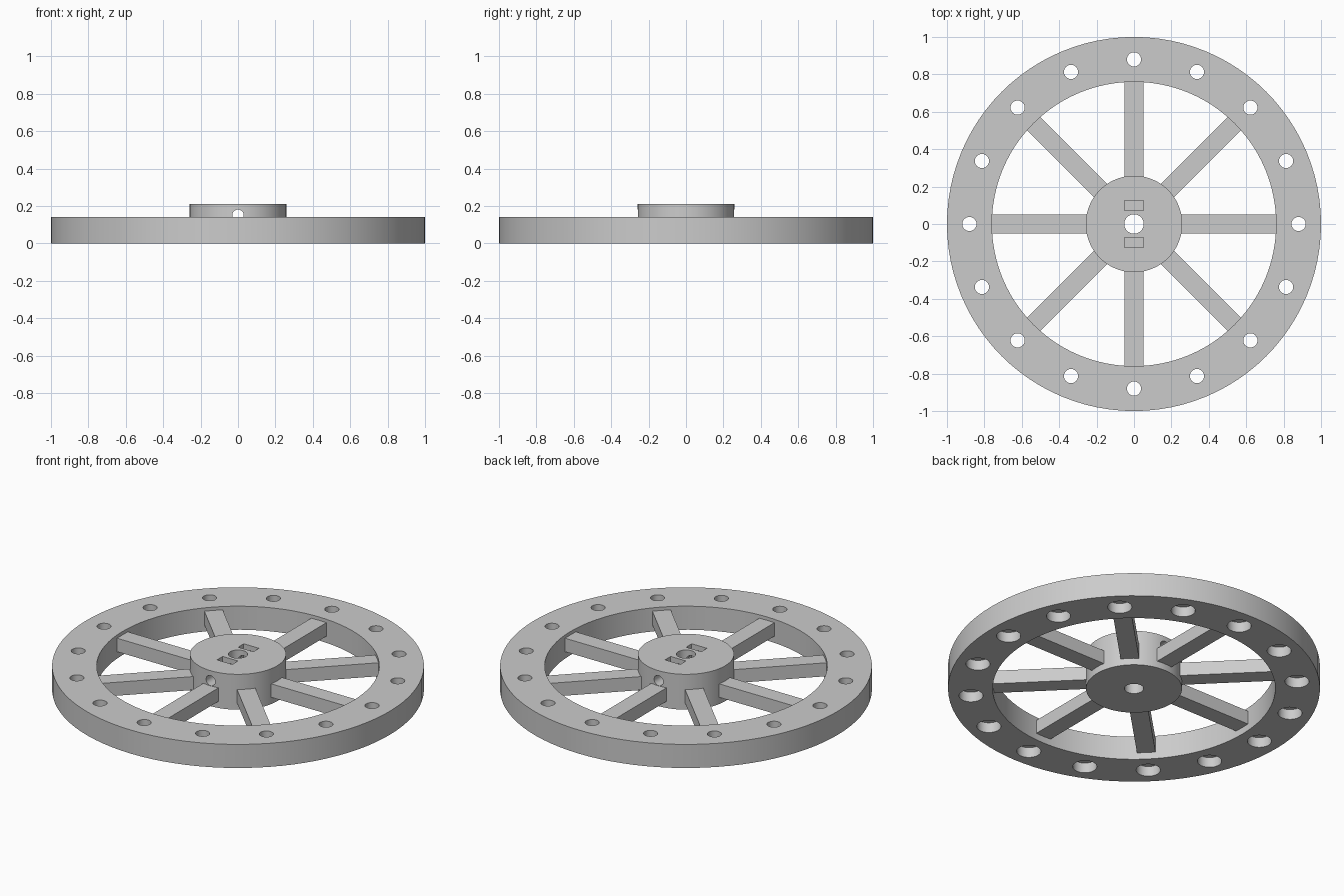
import bpy
import bmesh
import math
from mathutils import Matrix, Vector

cube = bpy.data.objects.get("Cube")
if cube:
    bpy.data.objects.remove(cube, do_unlink=True)

grey = bpy.data.materials.new("plain grey")
grey.use_nodes = True
colour = (0.6, 0.6, 0.6, 1)
grey.diffuse_color = colour
grey.node_tree.nodes["Principled BSDF"].inputs["Base Color"].default_value = colour


def add_cylinder(bm, radius, z0, z1, sides, x=0, y=0):
    place = Matrix.Translation((x, y, (z0 + z1) / 2))
    bmesh.ops.create_cone(bm, cap_ends=True, segments=sides, radius1=radius,
                          radius2=radius, depth=z1 - z0, matrix=place)


def add_box(bm, low, high, turn=0):
    low, high = Vector(low), Vector(high)
    place = (Matrix.Rotation(turn, 4, "Z") @ Matrix.Translation((low + high) / 2)
             @ Matrix.Diagonal((*(high - low), 1)))
    bmesh.ops.create_cube(bm, size=1, matrix=place)


def make(name, bm):
    mesh = bpy.data.meshes.new(name)
    bm.to_mesh(mesh)
    bm.free()
    mesh.materials.append(grey)
    obj = bpy.data.objects.new(name, mesh)
    bpy.context.collection.objects.link(obj)
    return obj


def activate(obj):
    bpy.ops.object.select_all(action="DESELECT")
    obj.select_set(True)
    bpy.context.view_layer.objects.active = obj


def cut(target, bm):
    cutter = make("cutter", bm)
    cutter.hide_render = True
    mod = target.modifiers.new("cut", "BOOLEAN")
    mod.operation = "DIFFERENCE"
    mod.solver = "EXACT"
    mod.object = cutter
    activate(target)
    bpy.ops.object.modifier_apply(modifier=mod.name)
    bpy.data.objects.remove(cutter, do_unlink=True)


def ring_of_holes(radius, z0, z1):
    bm = bmesh.new()
    for i in range(16):
        a = math.tau * i / 16
        add_cylinder(bm, radius, z0, z1, 32, 0.88 * math.cos(a), 0.88 * math.sin(a))
    return bm


# Rim with stepped bolt holes, wider from below
bm = bmesh.new()
add_cylinder(bm, 1, 0, 0.14, 96)
rim = make("rim", bm)
bm = bmesh.new()
add_cylinder(bm, 0.76, -0.1, 0.3, 96)
cut(rim, bm)
cut(rim, ring_of_holes(0.038, -0.1, 0.3))
cut(rim, ring_of_holes(0.065, -0.1, 0.06))

# Hub with axle bore, two nut slots and a cross bore for set screws
bm = bmesh.new()
add_cylinder(bm, 0.258, 0, 0.21, 96)
hub = make("hub", bm)
bm = bmesh.new()
add_cylinder(bm, 0.052, -0.1, 0.3, 48)
cut(hub, bm)
bm = bmesh.new()
for side in (-1, 1):
    y0, y1 = sorted((side * 0.072, side * 0.125))
    add_box(bm, (-0.05, y0, 0.1), (0.05, y1, 0.3))
cut(hub, bm)
bm = bmesh.new()
add_cylinder(bm, 0.03, -0.4, 0.4, 32)
bm.transform(Matrix.Translation((0, 0, 0.151)) @ Matrix.Rotation(math.pi / 2, 4, "X"))
cut(hub, bm)

# Eight straight spokes
bm = bmesh.new()
for i in range(8):
    add_box(bm, (0.24, -0.05, 0.04), (0.77, 0.05, 0.12), math.tau * i / 8)
spokes = make("spokes", bm)

for obj in (rim, hub):
    activate(obj)
    bpy.ops.object.shade_smooth_by_angle(angle=math.radians(30))
